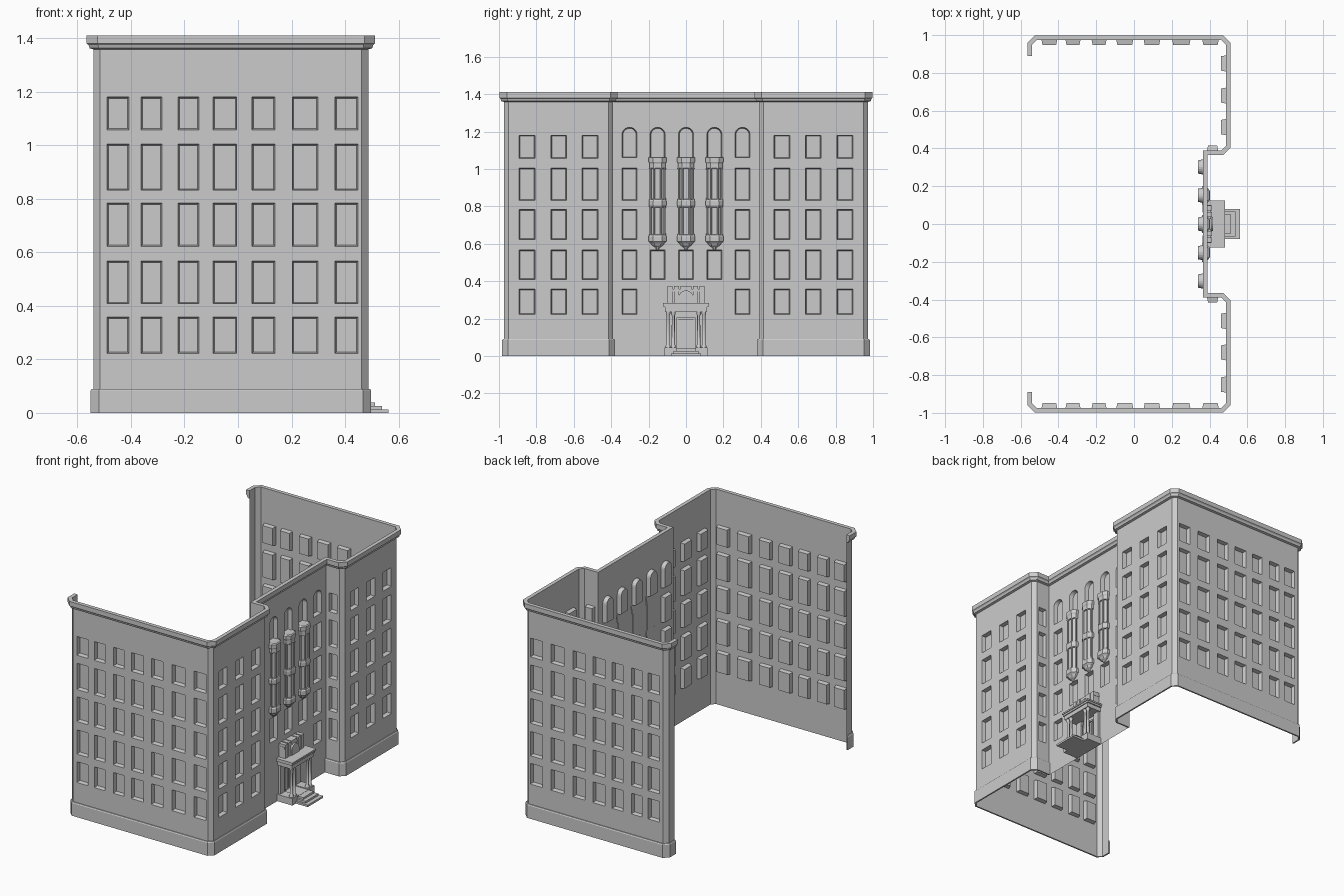
import bpy, bmesh, math
from mathutils import Vector

if "Cube" in bpy.data.objects:
    bpy.data.objects.remove(bpy.data.objects["Cube"])

def finish(name, bm, smooth=False):
    bmesh.ops.remove_doubles(bm, verts=bm.verts, dist=1e-5)
    bmesh.ops.recalc_face_normals(bm, faces=bm.faces)
    me = bpy.data.meshes.new(name)
    bm.to_mesh(me)
    bm.free()
    ob = bpy.data.objects.new(name, me)
    bpy.context.collection.objects.link(ob)
    if smooth:
        bpy.ops.object.select_all(action='DESELECT')
        ob.select_set(True)
        bpy.context.view_layer.objects.active = ob
        bpy.ops.object.shade_smooth_by_angle(angle=math.radians(40))
    return ob

def face(bm, pts):
    return bm.faces.new([bm.verts.new(p) for p in pts])

def loft(bm, rings, caps=True):
    vs = [[bm.verts.new(p) for p in r] for r in rings]
    n = len(vs[0])
    for a, b in zip(vs, vs[1:]):
        for i in range(n):
            bm.faces.new((a[i], a[(i+1) % n], b[(i+1) % n], b[i]))
    if caps:
        bm.faces.new(vs[0][::-1])
        bm.faces.new(vs[-1])

def box(bm, x0, x1, y0, y1, z0, z1):
    loft(bm, [[(x0, y0, z), (x1, y0, z), (x1, y1, z), (x0, y1, z)] for z in (z0, z1)])

def turned(bm, x, y, prof, seg=12):
    loft(bm, [[(x + r*math.cos(2*math.pi*i/seg), y + r*math.sin(2*math.pi*i/seg), z)
               for i in range(seg)] for r, z in prof])

# ---- plan outline of the facade (outward side on the right of travel)
XC = 0.365
HALF = [(-.54, -.89), (-.54, -.948), (-.515, -.973), (.462, -.973), (.487, -.948),
        (.487, -.415), (.462, -.39), (XC, -.39)]
FULL = HALF + [(x, -y) for x, y in HALF[::-1]]

def sweep(name, path, prof):
    """Mitred sweep of an (offset, z) profile along a plan path."""
    bm = bmesh.new()
    P = [Vector(p) for p in path]
    nor = [Vector(((b-a).y, -(b-a).x)).normalized() for a, b in zip(P, P[1:])]
    rings = []
    for i, p in enumerate(P):
        n0, n1 = nor[max(i-1, 0)], nor[min(i, len(nor)-1)]
        m = (n0 + n1) / (1 + n0.dot(n1))
        rings.append([(p.x + m.x*o, p.y + m.y*o, z) for o, z in prof])
    loft(bm, rings)
    return finish(name, bm)

# ---- wall panel with recessed windows
def window(bm, P, a, b, z0, z1, arch):
    c, h = (a+b)/2, (b-a)/2
    loop = [(a, z0), (b, z0)]
    if arch:
        rise = .036
        arc = [(c + h*math.cos(math.pi*i/10), z1 - rise + rise*math.sin(math.pi*i/10))
               for i in range(11)]
        face(bm, [P(b, z1, 0)] + [P(u, z, 0) for u, z in arc[5::-1]][::-1])
        face(bm, [P(a, z1, 0)] + [P(u, z, 0) for u, z in arc[5:]][::-1])
        loop += arc
    else:
        loop += [(b, z1), (a, z1)]
    zc = (z0+z1)/2
    t = .005
    inner = [(c + (u-c)*(1-t/h), zc + (z-zc)*(1-2*t/(z1-z0))) for u, z in loop]
    o = [P(u, z, 0) for u, z in loop]
    r = [P(u, z, .026) for u, z in inner]
    for i in range(len(o)):
        j = (i+1) % len(o)
        face(bm, [o[i], o[j], r[j], r[i]])
    face(bm, r)

def panel(bm, p0, p1, cols, z1=1.408):
    p0, p1 = Vector(p0), Vector(p1)
    L = (p1-p0).length
    d = (p1-p0)/L
    n = Vector((d.y, -d.x))
    ax = 0 if abs(d.x) > abs(d.y) else 1
    def P(u, z, dep):
        q = p0 + d*u - n*dep
        return (q.x, q.y, z)
    def rect(a, b, za, zb):
        face(bm, [P(a, za, 0), P(b, za, 0), P(b, zb, 0), P(a, zb, 0)])
    u = 0
    loc = sorted((*sorted((abs(a-p0[ax]), abs(b-p0[ax]))), rows) for a, b, rows in cols)
    for a, b, rows in loc:
        rect(u, a, 0, z1)
        z = 0
        for za, zb, arch in rows:
            rect(a, b, z, za)
            window(bm, P, a, b, za, zb, arch)
            z = zb
        rect(a, b, z, z1)
        u = b
    rect(u, L, 0, z1)

ROWS = [(.222, .358, 0), (.408, .567, 0), (.622, .784, 0), (.832, 1.004, 0), (1.057, 1.18, 0)]
ARCH = (1.06, 1.222, 1)
SIDE = [(a, b, ROWS) for a, b in ((-.489, -.407), (-.362, -.284), (-.224, -.146), (-.093, -.005),
                                  (.052, .138), (.203, .298), (.362, .448))]
WING = [(a, b, ROWS) for a, b in ((-.893, -.807), (-.722, -.638), (-.556, -.47))]
RETURN = [(.387, .445, ROWS)]
CENTRE = [(y-.04, y+.04, ROWS[:4] + [ARCH] if abs(y) > .2 else [ROWS[1], ARCH])
          for y in (-.302, -.152, 0, .152, .302)]
cols_for = {2: SIDE, 4: WING, 6: RETURN, 7: CENTRE, 8: RETURN,
            10: [(-b, -a, r) for a, b, r in WING], 12: SIDE}

bm = bmesh.new()
for i in range(len(FULL)-1):
    panel(bm, FULL[i], FULL[i+1], cols_for.get(i, []))
finish("walls", bm)

# ---- plinth on both wings and crowning cornice
PLINTH = [(0, 0), (.01, 0), (.01, .084), (.006, .09), (0, .09)]
sweep("plinth_left", HALF, PLINTH)
sweep("plinth_right", FULL[len(HALF):], PLINTH)
sweep("cornice", FULL, [(0, 1.358), (.014, 1.362), (.018, 1.374), (.025, 1.38),
                        (.025, 1.41), (0, 1.41)])

# ---- three oriel bays on the central wall
def bay_ring(yc, s, z):
    w, d = .048*s, .038*s
    return [(XC-.004, yc-w, z), (XC+d*.45, yc-w, z), (XC+d, yc-w*.5, z),
            (XC+d, yc+w*.5, z), (XC+d*.45, yc+w, z), (XC-.004, yc+w, z)]

BAY = [(.12, .568), (.3, .582), (.6, .59), (.75, .602), (1, .612), (1, .64), (.88, .648),
       (.7, .65), (.7, .795), (.9, .797), (.98, .806), (.98, .828), (.9, .836), (.7, .838),
       (.7, 1.002), (.9, 1.004), (.9, 1.03), (1, 1.038), (1, 1.06), (.85, 1.065)]
for k, yc in enumerate((-.152, 0, .152)):
    bm = bmesh.new()
    loft(bm, [bay_ring(yc, s, z) for s, z in BAY])
    for x, y in [(p[0], p[1]) for p in bay_ring(yc, .8, 0)[1:5]]:
        for za, zb in ((.645, .8), (.834, 1.006)):
            turned(bm, x, y, [(.0065, za), (.005, za+.012), (.005, zb-.012), (.0065, zb)], 8)
    finish(f"oriel_bay_{k+1}", bm)

# ---- entrance porch: landing and steps
bm = bmesh.new()
box(bm, XC, .475, -.07, .07, 0, .04)
for s in (-1, 1):
    y0, y1 = sorted((s*.052, s*.115))
    box(bm, XC, .475, y0, y1, 0, .045)
finish("porch_landing", bm)
bm = bmesh.new()
for x, w, z in ((.562, .08, .013), (.537, .067, .026), (.512, .054, .039)):
    box(bm, .47, x, -w, w, 0, z)
finish("entrance_steps", bm)

# porch columns in pairs with pilasters behind
bm = bmesh.new()
for y in (-.096, -.068, .068, .096):
    turned(bm, .455, y, [(.013, .045), (.013, .055), (.009, .06), (.0078, .215),
                         (.012, .225), (.012, .238)])
finish("porch_columns", bm, True)
bm = bmesh.new()
for y in (-.082, .082):
    box(bm, XC-.002, .38, y-.022, y+.022, .045, .238)
finish("porch_pilasters", bm)

# porch entablature
bm = bmesh.new()
box(bm, XC, .47, -.112, .112, .235, .262)
box(bm, XC, .476, -.12, .12, .262, .274)
box(bm, XC, .481, -.124, .124, .274, .284)
finish("porch_entablature", bm)

# parapet with posts and central arched panel
bm = bmesh.new()
box(bm, XC, .402, -.095, .095, .284, .345)
box(bm, XC, .408, -.1, .1, .345, .357)
for y in (-.085, -.05, .05, .085):
    box(bm, XC, .412, y-.013, y+.013, .284, .374)
box(bm, XC, .409, -.03, .03, .357, .374)
arc = [(-.038, .284)] + [(-.038*math.cos(math.pi*i/10), .315 + .035*math.sin(math.pi*i/10))
                         for i in range(11)] + [(.038, .284)]
loft(bm, [[(x, y, z) for y, z in arc] for x in (XC, .418)])
finish("porch_parapet", bm)

# door with frame and upright panels
bm = bmesh.new()
box(bm, XC-.002, .369, -.045, .045, .04, .198)
for s in (-1, 1):
    box(bm, XC, .376, s*.045-.005, s*.045+.005, .04, .2)
for y in (-.028, -.0095, .0095, .028):
    box(bm, XC, .373, y-.006, y+.006, .05, .185)
box(bm, XC, .378, -.052, .052, .196, .206)
finish("entrance_door", bm)
